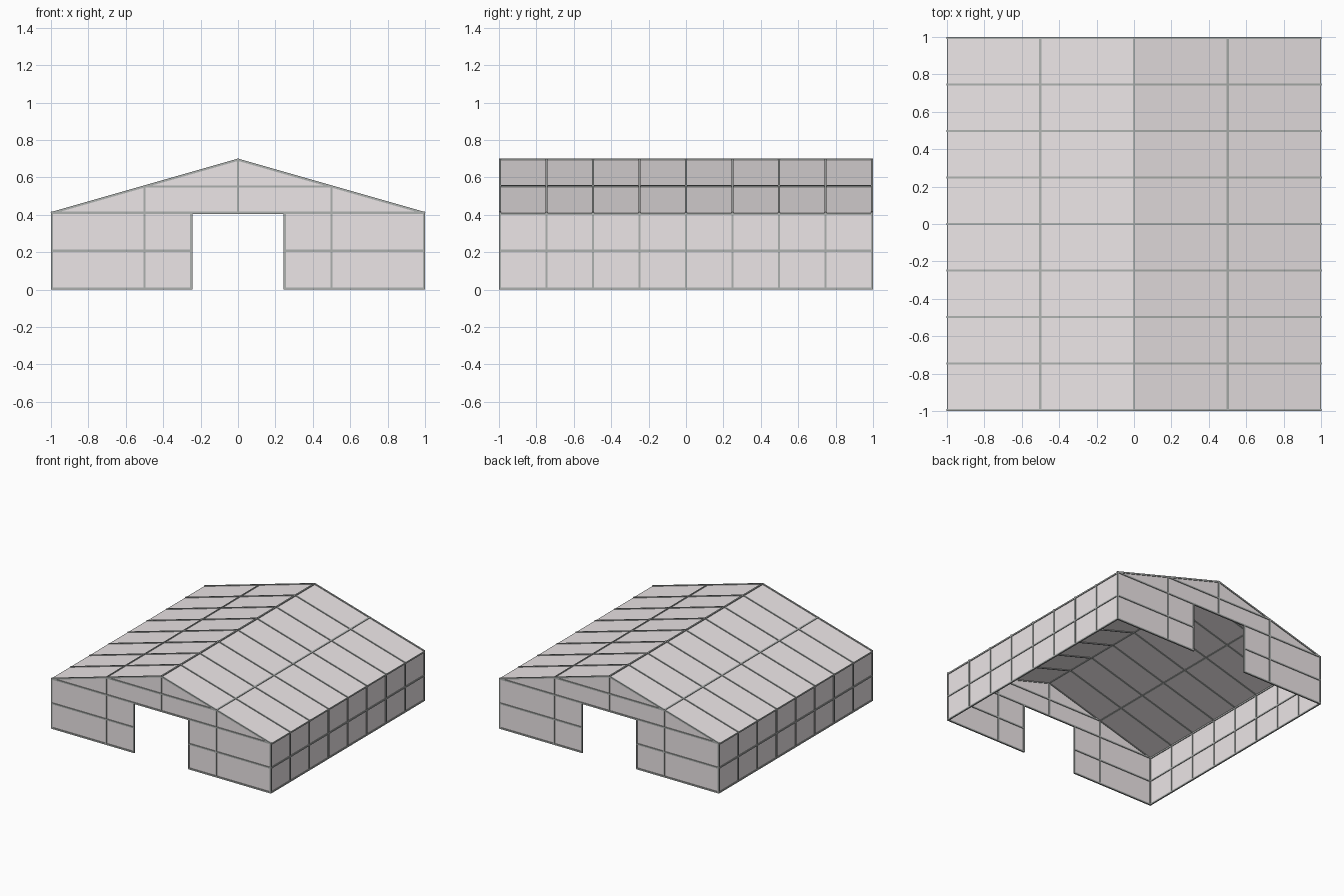
import bpy, bmesh
from mathutils import Vector, Matrix

if "Cube" in bpy.data.objects:
    bpy.data.objects.remove(bpy.data.objects["Cube"])

W = 0.012                     # bar thickness
E = 1 - W / 2                 # bar centre line at the outer edge
EAVE, RIDGE = 0.41, 0.694
MID, BASE = 0.208, W / 2
DOOR = 0.25


def roof_z(x):
    return RIDGE - (RIDGE - EAVE) * abs(x) / E


def material(name, color):
    m = bpy.data.materials.new(name)
    m.diffuse_color = (*color, 1)
    m.use_nodes = True
    m.node_tree.nodes["Principled BSDF"].inputs["Base Color"].default_value = m.diffuse_color
    return m


BAR = material("metal", (0.42, 0.44, 0.43))
PANEL = material("panel", (0.84, 0.79, 0.80))


def finish(name, bm, mat):
    me = bpy.data.meshes.new(name)
    bm.to_mesh(me)
    bm.free()
    me.materials.append(mat)
    ob = bpy.data.objects.new(name, me)
    bpy.context.collection.objects.link(ob)


def bars(name, segments, up=(0, 0, 1)):
    """Square bars between pairs of points."""
    bm = bmesh.new()
    for a, b in segments:
        a, b = Vector(a), Vector(b)
        z = (b - a).normalized()
        ref = Vector(up) if abs(z.dot(Vector(up))) < 0.95 else Vector((0, 1, 0))
        x = ref.cross(z).normalized()
        rot = Matrix((x, z.cross(x), z)).transposed().to_4x4()
        size = Matrix.Diagonal((W, W, (b - a).length + W, 1))
        bmesh.ops.create_cube(bm, size=1, matrix=Matrix.Translation((a + b) / 2) @ rot @ size)
    finish(name, bm, BAR)


def panels(name, polys):
    bm = bmesh.new()
    for p in polys:
        bm.faces.new([bm.verts.new(v) for v in p])
    finish(name, bm, PANEL)


ribs = [-E + 2 * E * i / 8 for i in range(9)]

for side, s in (("left", -1), ("right", 1)):
    # side wall
    x = s * E
    bars(side + "_wall_posts", [((x, y, BASE), (x, y, EAVE - W / 2)) for y in ribs])
    bars(side + "_wall_rails", [((x, -E, z), (x, E, z)) for z in (BASE, MID, EAVE - W / 2)])
    panels(side + "_wall_panel", [[(x, -s * E, 0), (x, s * E, 0), (x, s * E, EAVE), (x, -s * E, EAVE)]])
    # roof slope
    normal = (s * (RIDGE - EAVE), 0, E)
    bars(side + "_rafters", [((0, y, RIDGE), (x, y, EAVE)) for y in ribs], normal)
    bars(side + "_purlin", [((s * 0.5, -E, roof_z(0.5)), (s * 0.5, E, roof_z(0.5)))], normal)
    panels(side + "_roof_panel", [[(0, -s * E, RIDGE), (x, -s * E, EAVE), (x, s * E, EAVE), (0, s * E, RIDGE)]])

bars("ridge_bar", [((0, -E, RIDGE), (0, E, RIDGE))])

for end, y in (("front", -E), ("back", E)):
    # end wall framing around the doorway
    segs = [((-E, y, EAVE), (E, y, EAVE)),
            ((-0.5, y, roof_z(0.5)), (0.5, y, roof_z(0.5))),
            ((0, y, EAVE), (0, y, RIDGE))]
    for s in (-1, 1):
        segs += [((s * E, y, z), (s * DOOR, y, z)) for z in (BASE, MID)]
        segs += [((s * 0.5, y, BASE), (s * 0.5, y, roof_z(0.5))),
                 ((s * DOOR, y, BASE), (s * DOOR, y, EAVE))]
    bars(end + "_frame", segs)
    # end wall infill: gable and a panel each side of the door
    polys = [[(-E, y, EAVE), (E, y, EAVE), (0, y, RIDGE)]]
    for a, b in ((-E, -DOOR), (DOOR, E)):
        polys.append([(a, y, 0), (b, y, 0), (b, y, EAVE), (a, y, EAVE)])
    if y > 0:
        polys = [p[::-1] for p in polys]
    panels(end + "_wall_panels", polys)
